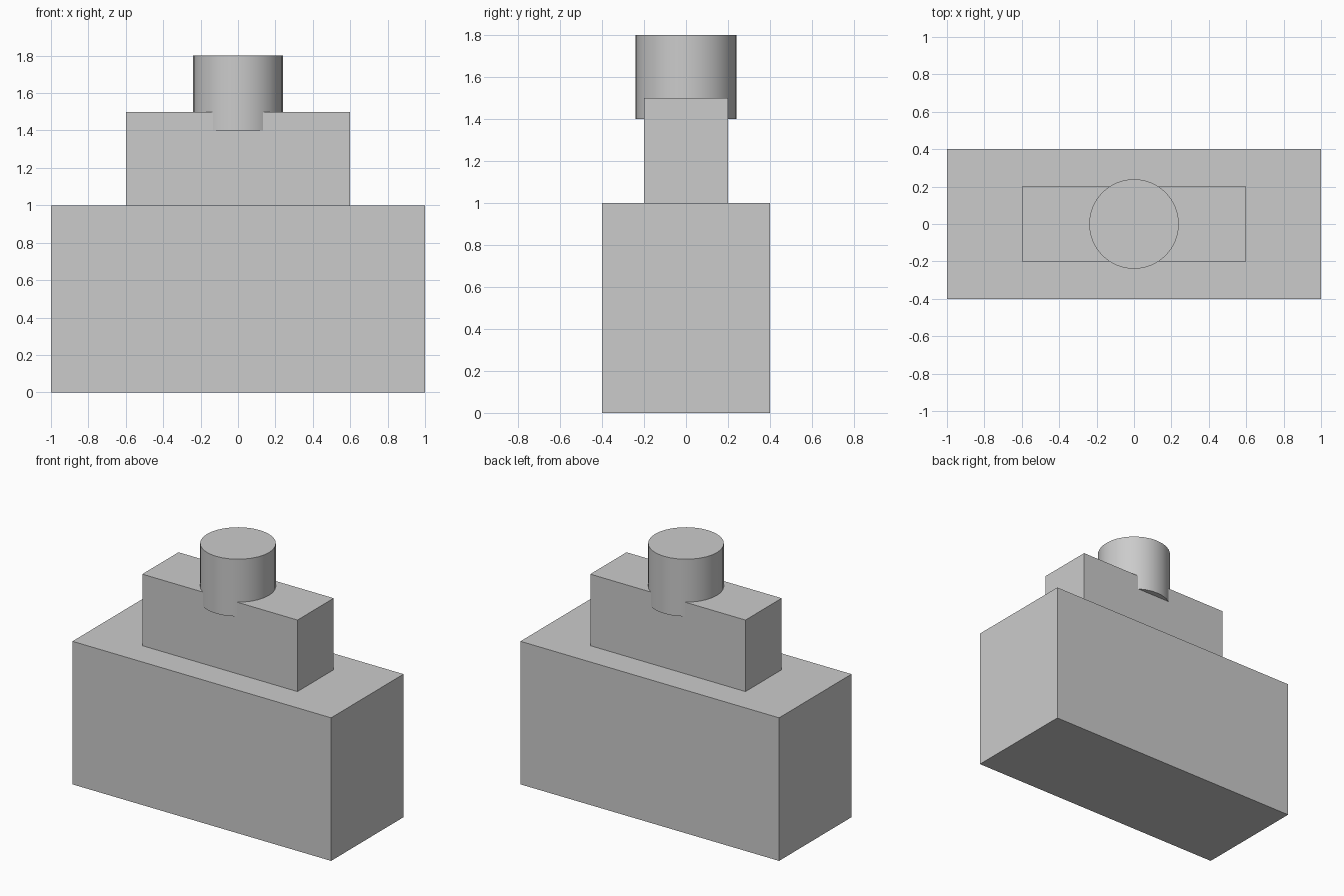
import bpy
from math import radians

default = bpy.data.objects.get("Cube")
if default:
    bpy.data.objects.remove(default, do_unlink=True)

# One plain grey for the whole model
GREY = (0.6, 0.6, 0.6, 1)
grey = bpy.data.materials.new("plain grey")
grey.use_nodes = True
grey.diffuse_color = GREY
grey.node_tree.nodes["Principled BSDF"].inputs["Base Color"].default_value = GREY


def finish(name):
    obj = bpy.context.object
    obj.name = obj.data.name = name
    obj.data.materials.append(grey)
    return obj


def block(name, size, bottom):
    bpy.ops.mesh.primitive_cube_add(size=1, location=(0, 0, bottom + size[2] / 2))
    bpy.context.object.scale = size
    bpy.ops.object.transform_apply(location=False, rotation=False, scale=True)
    return finish(name)


# Stacked body
block("main_body", (2, 0.8, 1), 0)
block("upper_block", (1.2, 0.4, 0.5), 1)

# Round cap sunk into the upper block and overhanging its sides
bpy.ops.mesh.primitive_cylinder_add(vertices=32, radius=0.24, depth=0.4,
                                    location=(0, 0, 1.6))
finish("round_cap")
bpy.ops.object.shade_smooth_by_angle(angle=radians(30))
